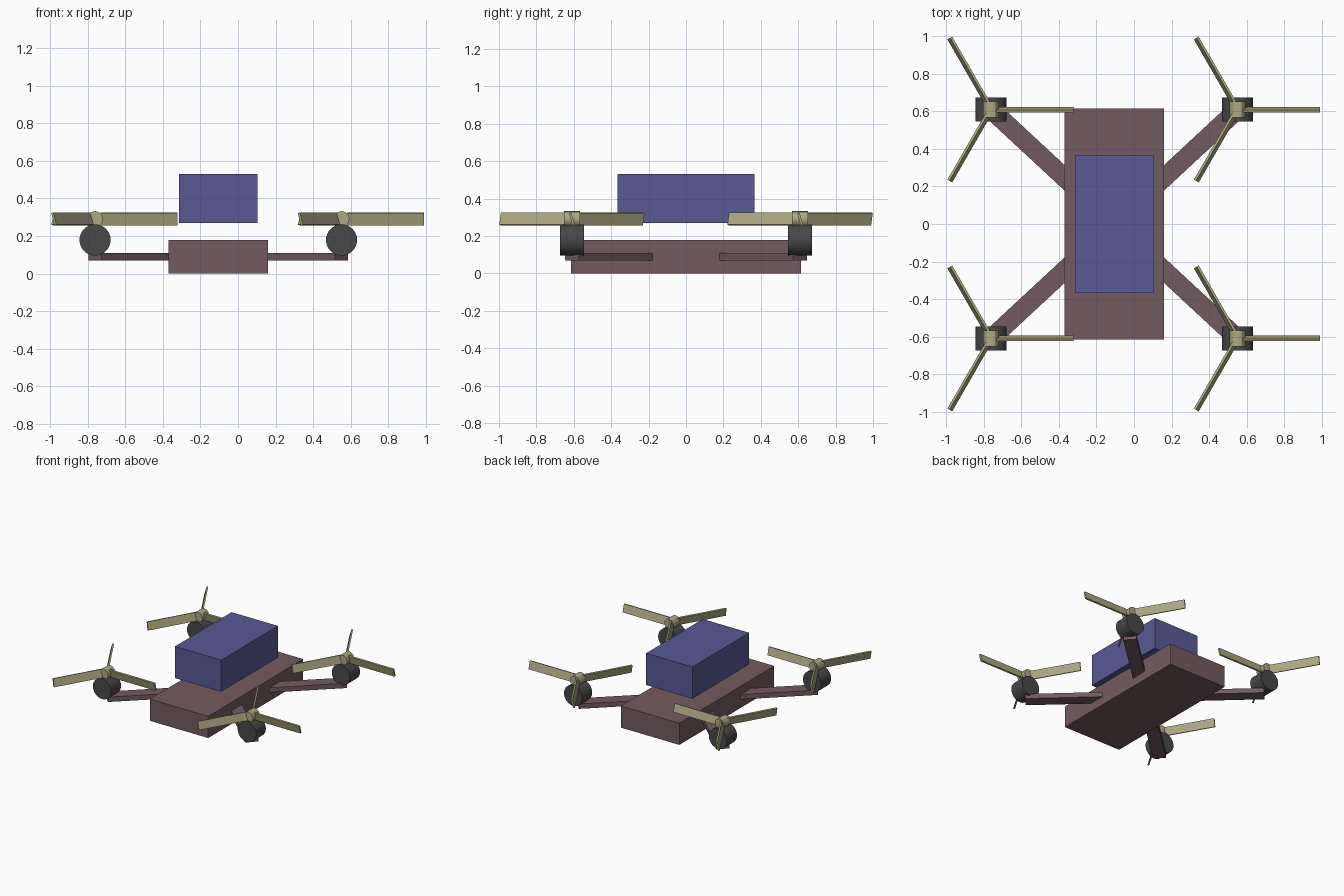
import bpy
from math import pi, radians, atan2, hypot
from mathutils import Matrix

if "Cube" in bpy.data.objects:
    bpy.data.objects.remove(bpy.data.objects["Cube"])


def material(name, rgb):
    m = bpy.data.materials.new(name)
    m.diffuse_color = (*rgb, 1)
    m.use_nodes = True
    m.node_tree.nodes["Principled BSDF"].inputs["Base Color"].default_value = m.diffuse_color
    return m


MAUVE = material("mauve", (0.17, 0.105, 0.115))
BLUE = material("blue", (0.1, 0.1, 0.3))
DARK = material("dark_grey", (0.065, 0.065, 0.065))
OLIVE = material("olive", (0.42, 0.4, 0.23))


def finish(name, mat, matrix):
    ob = bpy.context.object
    ob.name = name
    ob.data.materials.append(mat)
    ob.data.transform(matrix)
    return ob


def box(name, size, matrix, mat):
    bpy.ops.mesh.primitive_cube_add(size=1)
    return finish(name, mat, matrix @ Matrix.Diagonal((*size, 1)))


def drum(name, radius, length, centre, sides, mat):
    # cylinder lying along y
    bpy.ops.mesh.primitive_cylinder_add(vertices=sides, radius=radius, depth=length)
    finish(name, mat, Matrix.Translation(centre) @ Matrix.Rotation(pi / 2, 4, 'X'))
    bpy.ops.object.shade_smooth_by_angle(angle=radians(30))


CX = -0.105      # body centre line
DX, DY = 0.657, 0.61  # motor offsets from the body centre

# body and floating battery pack
box("body", (0.53, 1.23, 0.178), Matrix.Translation((CX, 0, 0.089)), MAUVE)
box("battery_pack", (0.42, 0.735, 0.26), Matrix.Translation((CX, 0, 0.4)), BLUE)

for sx, side in ((-1, "left"), (1, "right")):
    for sy, end in ((-1, "front"), (1, "back")):
        tag = f"{end}_{side}"
        mx, my = CX + sx * DX, sy * DY

        # arm from inside the body out to the motor
        reach = hypot(DX, DY)
        inner = reach * 0.3
        arm = (Matrix.Translation((CX, 0, 0.09)) @ Matrix.Rotation(atan2(my, sx * DX), 4, 'Z')
               @ Matrix.Translation(((reach + inner) / 2, 0, 0)))
        box("arm_" + tag, (reach - inner, 0.1, 0.04), arm, MAUVE)

        # motor and propeller hub
        drum("motor_" + tag, 0.083, 0.128, (mx, my, 0.179), 32, DARK)
        drum("hub_" + tag, 0.042, 0.086, (mx, my, 0.291), 12, OLIVE)

        # three pitched blades
        for k in range(3):
            blade = (Matrix.Translation((mx, my, 0.291)) @ Matrix.Rotation(k * 2 * pi / 3, 4, 'Z')
                     @ Matrix.Rotation(radians(15), 4, 'X') @ Matrix.Translation((0.235, 0, 0)))
            box(f"blade_{tag}_{k + 1}", (0.41, 0.013, 0.067), blade, OLIVE)
